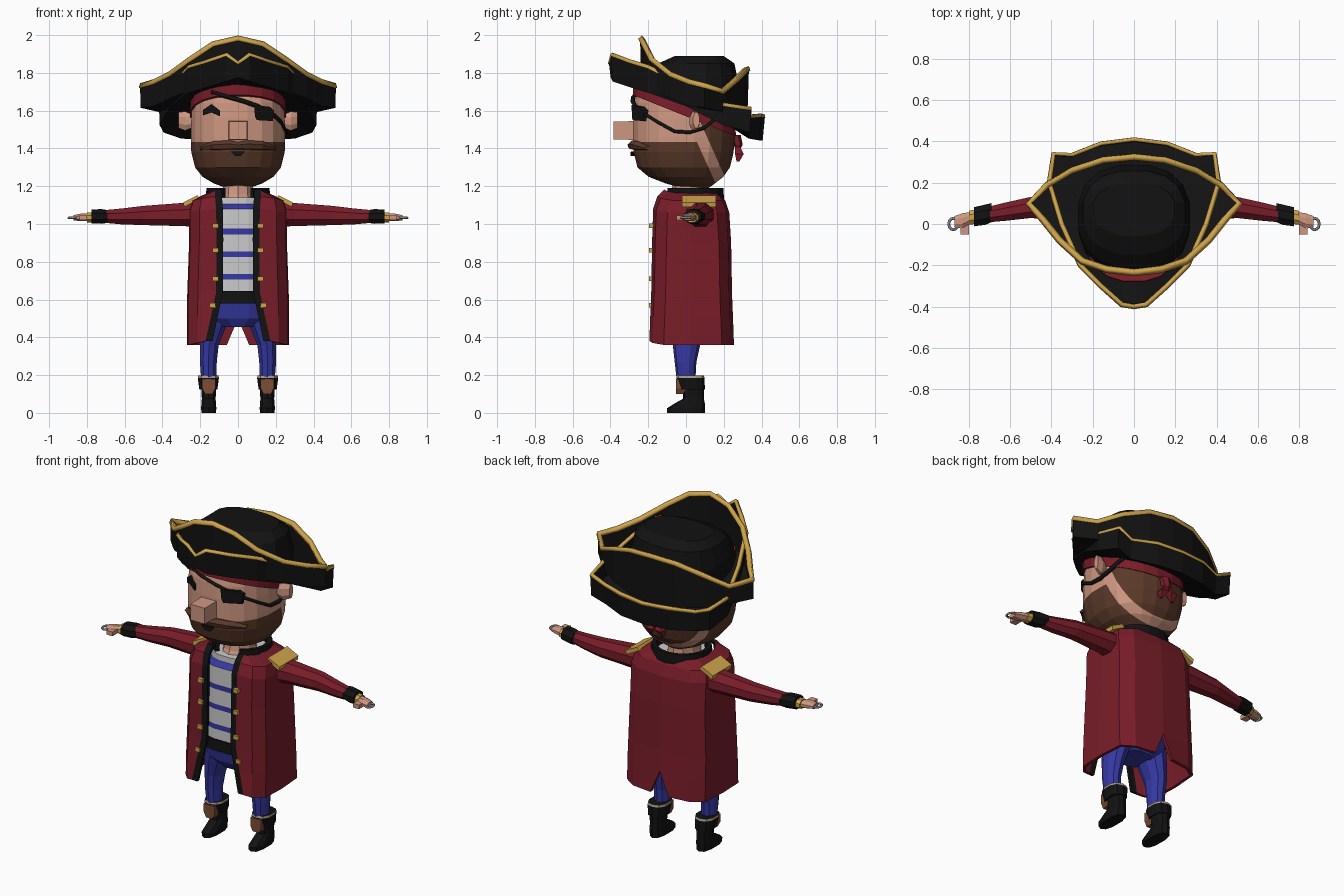
import bpy, bmesh
from math import sin, cos, tau, atan2, radians
from mathutils import Vector

if "Cube" in bpy.data.objects:
    bpy.data.objects.remove(bpy.data.objects["Cube"])

COL = dict(skin=(.62, .31, .22), brown=(.10, .04, .022), black=(.006, .006, .006), red=(.19, .012, .022),
           gold=(.62, .37, .07), blue=(.035, .04, .36), white=(.62, .62, .62), leather=(.2, .075, .035),
           tan=(.4, .33, .25), steel=(.25, .25, .26))
MAT = {}
for k, c in COL.items():
    MAT[k] = bpy.data.materials.new(k)
    MAT[k].diffuse_color = (*c, 1)


def finish(name, bm, mats, mirror=False, solid=0):
    me = bpy.data.meshes.new(name)
    bmesh.ops.recalc_face_normals(bm, faces=bm.faces)
    bm.to_mesh(me)
    bm.free()
    for m in mats:
        me.materials.append(MAT[m])
    ob = bpy.data.objects.new(name, me)
    bpy.context.collection.objects.link(ob)
    if mirror:
        ob.modifiers.new("mirror", 'MIRROR')
    if solid:
        s = ob.modifiers.new("thickness", 'SOLIDIFY')
        s.thickness, s.offset = solid, 0
    return ob


def skin_rings(rings, closed=True, cap=True, pick=None):
    bm = bmesh.new()
    vs = [[bm.verts.new(p) for p in r] for r in rings]
    n = len(rings[0])
    for i in range(len(vs) - 1):
        for j in range(n if closed else n - 1):
            k = (j + 1) % n
            f = bm.faces.new((vs[i][j], vs[i][k], vs[i + 1][k], vs[i + 1][j]))
            f.material_index = pick(i, j) if pick else 0
    if cap and closed:
        bm.faces.new(vs[0])
        bm.faces.new(vs[-1])
    return bm


def loft(name, rings, *mats, closed=True, cap=True, pick=None, mirror=False, solid=0):
    return finish(name, skin_rings(rings, closed, cap, pick), mats, mirror, solid)


def oval(z, rx, yf, yb, n=16, p=2.0, cx=0, tilt=0):
    out = []
    for i in range(n):
        c, s = cos(tau * (i + .5) / n), sin(tau * (i + .5) / n)
        y = (yf + yb) / 2 + (yb - yf) / 2 * abs(s) ** (2 / p) * (1 if s > 0 else -1)
        out.append((cx + rx * abs(c) ** (2 / p) * (1 if c > 0 else -1), y, z - tilt * y))
    return out


def xring(x, y, z, ry, rz, n=8):
    return [(x, y + ry * cos(tau * (i + .5) / n), z + rz * sin(tau * (i + .5) / n)) for i in range(n)]


def prism(name, pts, y0, y1, mat, mirror=False):
    return loft(name, [[(x, y, z) for x, z in pts] for y in (y0, y1)], mat, mirror=mirror)


def rect(x0, x1, z0, z1):
    return [(x0, z0), (x1, z0), (x1, z1), (x0, z1)]


def tube(name, pts, r, mat, cyclic=False):
    cu = bpy.data.curves.new(name, 'CURVE')
    cu.dimensions, cu.bevel_depth, cu.bevel_resolution, cu.use_fill_caps = '3D', r, 0, True
    sp = cu.splines.new('POLY')
    sp.points.add(len(pts) - 1)
    for q, p in zip(sp.points, pts):
        q.co = (*p, 1)
    sp.use_cyclic_u = cyclic
    cu.materials.append(MAT[mat])
    bpy.context.collection.objects.link(bpy.data.objects.new(name, cu))


# head: one loft, cut along the beard and hair lines, then coloured by region
bm = skin_rings([oval(z, w, f, b, 20, 2.3) for z, w, f, b in (
    (1.19, .06, -.02, .12), (1.215, .13, -.11, .155), (1.25, .19, -.2, .2), (1.3, .23, -.26, .235),
    (1.38, .25, -.28, .255), (1.46, .252, -.28, .26), (1.56, .25, -.28, .26), (1.64, .245, -.275, .245),
    (1.7, .23, -.26, .2), (1.77, .17, -.2, .12))])
for co, no in (((0, 0, 1.435), (0, 0, 1)), ((0, .06, 1.43), (0, 1, .45)), ((0, .125, 1.43), (0, 1, .45))):
    bmesh.ops.bisect_plane(bm, geom=bm.verts[:] + bm.edges[:] + bm.faces[:], plane_co=co, plane_no=no)
for f in bm.faces:
    c = f.calc_center_median()
    t = c.y + .45 * (c.z - 1.43)
    f.material_index = int(t > .125 or (t < .06 and c.z < 1.435))
finish("head", bm, ("skin", "brown"))


def face_y(x):
    return -.01 - .27 * max(0, 1 - (abs(x) / .25) ** 2.3) ** (1 / 2.3)


def decal(name, pts, mat, out=.012):
    loft(name, [[(x, face_y(x) + d, z) for x, z in pts] for d in (-out, .03)], mat)


# face details
decal("eye", [(-.185, 1.575), (-.14, 1.59), (-.095, 1.57), (-.095, 1.6), (-.14, 1.635), (-.185, 1.605)], "black")
decal("eye_patch", [(.09, 1.57), (.1, 1.55), (.185, 1.545), (.19, 1.6), (.17, 1.62), (.085, 1.63)], "black", .018)
strap = [(x, face_y(x) - .003, z) for x, z in ((-.14, 1.7), (-.06, 1.675), (.03, 1.65), (.1, 1.625), (.19, 1.575), (.225, 1.54))]
tube("eye_patch_strap", strap + [(.252, -.06, 1.49), (.256, .02, 1.485), (.248, .1, 1.51), (.21, .17, 1.57)], .012, "black")
loft("nose", [[(x * s, y, 1.495 + z * s) for x, z in rect(-.05, .05, -.05, .05)] for y, s in ((-.385, .95), (-.25, 1.0))], "skin")
loft("moustache", [[(x, face_y(x) - d, z + o) for d, o in ((-.03, -h), (.022, -h * .6), (.03, h * .3), (.01, h), (-.03, h))]
     for x, z, h in ((-.2, 1.4, .01), (-.13, 1.412, .026), (-.05, 1.415, .028), (0, 1.412, .022),
                     (.05, 1.415, .028), (.13, 1.412, .026), (.2, 1.4, .01))], "brown")
decal("mouth", [(-.04, 1.385), (-.015, 1.36), (.015, 1.36), (.04, 1.385)], "black", .014)
loft("ears", [xring(.235, .035, 1.545, .02, .035), xring(.28, .045, 1.545, .028, .055),
              xring(.315, .055, 1.55, .018, .045)], "skin", mirror=True)

# bandana and knot
T = .4
loft("bandana", [oval(1.57, .258, -.285, .268, 20, 2.3, tilt=T), oval(1.66, .25, -.28, .26, 20, 2.3, tilt=T)], "red")
loft("bandana_knot", [oval(1.47, .035, .23, .29, 6), oval(1.42, .03, .25, .3, 6), oval(1.4, .02, .26, .29, 6)], "red")
for s in (1, -1):
    loft("bandana_tail", [oval(1.42, .012, .255, .285, 4), oval(1.37, .03, .25, .315, 4, cx=.03 * s),
                          oval(1.33, .008, .265, .285, 4, cx=.04 * s)], "red")


# hat: crown, pointed lower brim and tall two-sided upper brim
def sym(half):
    return half + [(-x, y, z) for x, y, z in half[::-1] if x]


def brim(name, half, r):
    top = sym([(x, y, z) for x, y, z, b in half])
    low = sym([(x, y * .98, b) for x, y, z, b in half])
    inner = []
    for x, y, z in low:
        a = atan2(y, x)
        inner.append((.24 * cos(a), .24 * sin(a), 1.64 - T * .24 * sin(a)))
    loft(name, [inner, low, top], "black", cap=False, solid=.016)
    tube(name + "_trim", top, r, "gold", True)


loft("hat_crown", [oval(1.64, .27, -.25, .28, 16, 2.4, tilt=T), oval(1.76, .275, -.21, .29, 16, 2.4, tilt=.2),
                   oval(1.85, .25, -.15, .26, 16, 2.4), oval(1.89, .2, -.06, .2, 16, 2.4)], "black")
brim("hat_lower_brim", [(0, -.4, 1.85, 1.78), (.06, -.39, 1.895, 1.76), (.16, -.3, 1.86, 1.73), (.26, -.2, 1.83, 1.7),
                        (.35, 0, 1.73, 1.63), (.41, .2, 1.63, 1.53), (.39, .34, 1.61, 1.49), (.3, .335, 1.57, 1.46),
                        (.16, .39, 1.575, 1.45), (0, .41, 1.57, 1.45)], .013)
brim("hat_upper_brim", [(0, -.235, 1.98, 1.74), (.13, -.22, 1.95, 1.73), (.25, -.18, 1.87, 1.71), (.36, -.08, 1.79, 1.67),
                        (.44, .02, 1.75, 1.63), (.51, .1, 1.73, 1.62), (.42, .19, 1.7, 1.6), (.3, .26, 1.76, 1.57),
                        (.15, .31, 1.81, 1.55), (0, .325, 1.82, 1.54)], .018)

# coat: half loft mirrored, black front edge, slit at the back
coat = []
for z, o, f, w, b, slit in ((.36, .135, -.185, .262, .245, .06), (.5, .105, -.18, .262, .24, 0), (.62, .08, -.175, .26, .235, 0),
                            (.9, .078, -.17, .25, .23, 0), (1.06, .08, -.165, .25, .22, 0), (1.12, .085, -.145, .235, .2, 0),
                            (1.155, .085, -.11, .16, .17, 0)):
    coat.append([(o, f, z + .02), (o + .035, f, z + .02), (w * .8, f + .015, z + .01), (w * .98, f + .07, z), (w, .03, z),
                 (w * .96, b - .06, z), (w * .7, b - .015, z), (slit, b, z)])
loft("coat", coat, "red", "black", closed=False, pick=lambda i, j: int(j == 0), mirror=True, solid=.018)
col = [[(s * cos(a), .04 + .14 * sin(a) * s / .15, z) for a in [radians(-62 + 19 * k) for k in range(9)]]
       for s, z in ((.16, 1.13), (.155, 1.19))]
loft("collar", col, "black", closed=False, mirror=True, solid=.025)
for z, x in ((.99, .118), (.86, .118), (.71, .12), (.57, .135)):
    prism("coat_buttons", rect(x - .016, x + .016, z - .012, z + .012), -.195, -.16, "gold", True)
loft("epaulettes", [[(x, y, z) for x, z in ((.2, 1.135), (.285, 1.09), (.29, 1.115), (.215, 1.152))]
                    for y in (-.02, .16)], "gold", mirror=True)

# arms
loft("sleeves", [xring(*r) for r in ((.2, .07, 1.05, .085, .07), (.3, .078, 1.05, .07, .066), (.5, .08, 1.045, .055, .055),
                                     (.62, .06, 1.04, .048, .045), (.71, .045, 1.04, .04, .036))], "red", mirror=True)
loft("cuffs", [xring(.69, .055, 1.04, .05, .036), xring(.72, .045, 1.04, .053, .042),
               xring(.775, .035, 1.04, .05, .04)], "black", mirror=True)
loft("wrist_bands", [xring(.77, .035, 1.035, .038, .029), xring(.8, .03, 1.035, .036, .028)], "gold", mirror=True)
loft("hands", [xring(.79, .03, 1.035, .03, .022), xring(.83, .015, 1.035, .04, .022),
               xring(.87, .01, 1.033, .03, .015)], "skin", mirror=True)
prism("thumbs", rect(.8, .84, 1.02, 1.045), -.05, .02, "skin", True)
for s in (1, -1):
    tube("hook", [(s * (.875 + .022 * cos(a)), .028 * sin(a), 1.033) for a in [radians(-150 + 30 * k) for k in range(10)]], .007, "steel")

# neck, striped shirt, belt
loft("neck", [oval(1.1, .1, -.11, .13, 10), oval(1.16, .085, -.08, .12, 10), oval(1.26, .08, -.06, .11, 10)], "skin")
zs = [.62, .705, .735, .825, .855, .945, .975, 1.08, 1.105, 1.14]
loft("striped_shirt", [oval(z, .2 - .05 * (z > 1.1), -.155 + .03 * (z > 1.1), .19 - .02 * (z > 1.1), 16, 2.6) for z in zs],
     "white", "blue", pick=lambda i, j: i % 2)
loft("belt", [oval(.58, .21, -.165, .2, 16, 2.6), oval(.645, .21, -.165, .2, 16, 2.6)], "black")

# trousers and boots
loft("trouser_hips", [oval(.455, .09, -.09, .09, 12, 2.4), oval(.5, .18, -.12, .12, 12, 2.4),
                      oval(.59, .19, -.14, .15, 12, 2.4)], "blue")
loft("trouser_legs", [oval(z, r, f, b, 10, cx=c) for z, c, r, f, b in (
    (.18, .155, .042, -.05, .05), (.27, .157, .047, -.06, .055), (.36, .152, .052, -.07, .075), (.46, .13, .072, -.09, .09),
    (.52, .115, .08, -.1, .1))], "blue", mirror=True)
loft("boots", [oval(z, r, f, b, 10, 2.5, .155) for z, r, f, b in (
    (0, .04, -.1, .1), (.025, .042, -.1, .1), (.05, .04, -.06, .1), (.075, .038, -.015, .095), (.14, .042, -.02, .095))],
     "black", mirror=True)
loft("boot_cuffs", [oval(z, r, f, b, 10, 2.5, .157) for z, r, f, b in (
    (.125, .05, -.035, .1), (.185, .058, -.052, .098), (.198, .056, -.05, .095))], "black", "tan",
     pick=lambda i, j: i, mirror=True)
prism("boot_tongues", [(.135, .1), (.175, .1), (.19, .13), (.19, .18), (.12, .18), (.12, .13)], -.054, .0, "leather", True)

for m in bpy.data.materials:
    if m.users and not m.is_grease_pencil:
        m.use_nodes = True
        m.node_tree.nodes["Principled BSDF"].inputs["Base Color"].default_value = m.diffuse_color
